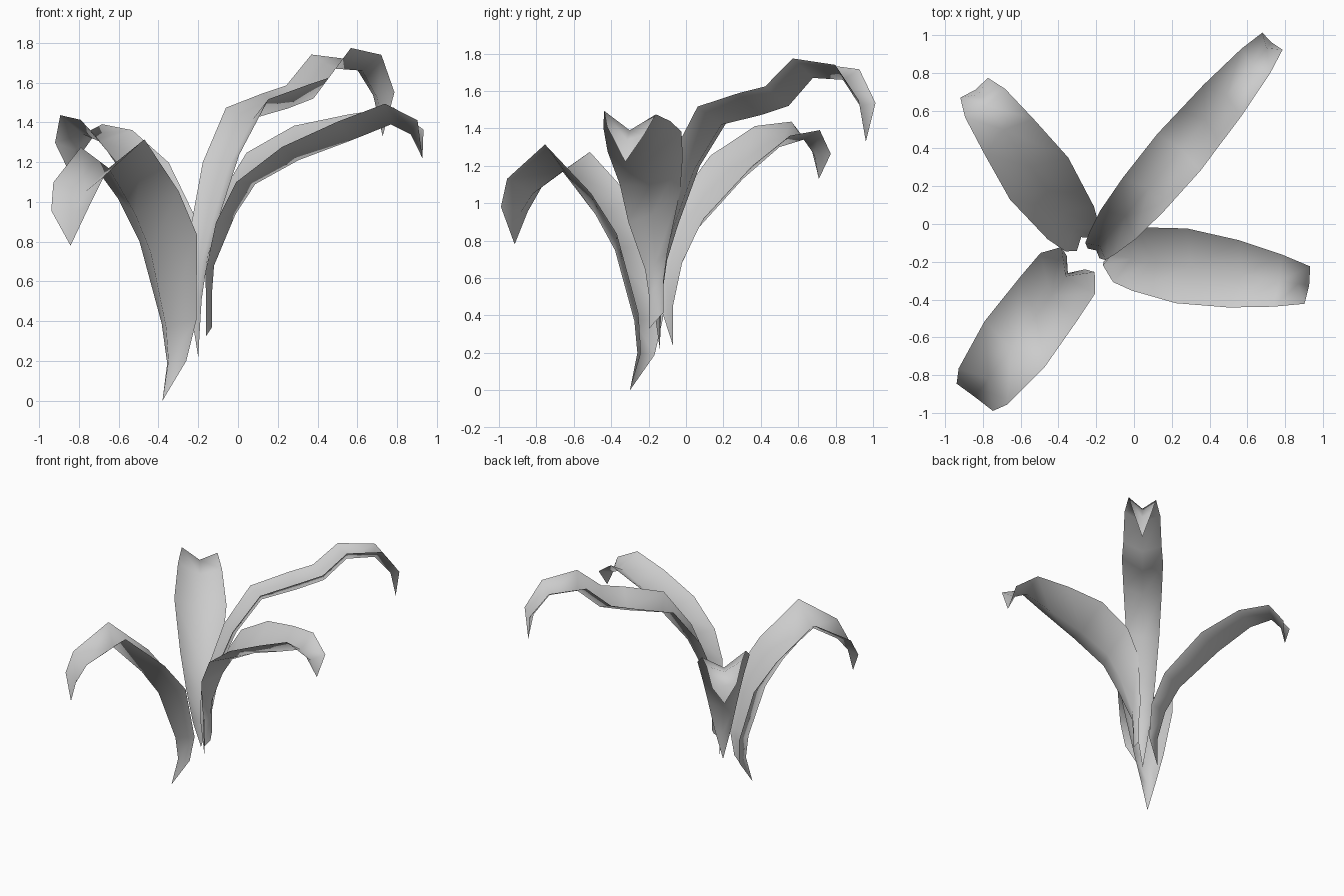
import bpy
import bmesh
from mathutils import Vector

cube = bpy.data.objects.get("Cube")
if cube:
    bpy.data.objects.remove(cube, do_unlink=True)

# Single pale grey material
grey = bpy.data.materials.new("leaf_grey")
grey.use_nodes = True
colour = (0.6, 0.6, 0.6, 1.0)
grey.diffuse_color = colour
grey.node_tree.nodes["Principled BSDF"].inputs["Base Color"].default_value = colour


def blend(ends, t):
    """Value between the base and the tip of a leaf."""
    return ends[0] + (ends[1] - ends[0]) * t


def make_leaf(name, root, heading, roll, fold, stations):
    """Folded leaf blade along stations of (reach, height, half width).
    Roll is the sideways slope and fold the crease depth per half width,
    each given at the base and at the tip."""
    along = Vector((heading[0], heading[1], 0)).normalized()
    side = Vector((-along.y, along.x, 0))
    up = Vector((0, 0, 1))
    origin = Vector((root[0], root[1], 0))
    spine = [origin + along * reach + up * height for reach, height, width in stations]
    last = len(stations) - 1

    bm = bmesh.new()
    rows = []
    for i, centre in enumerate(spine):
        width = stations[i][2]
        tangent = spine[min(i + 1, last)] - spine[max(i - 1, 0)]
        normal = tangent.cross(side).normalized()
        lift = normal * width * blend(fold, i / last)
        across = (side + up * blend(roll, i / last)) * width
        points = (centre - across + lift, centre, centre + across + lift)
        rows.append([bm.verts.new(point) for point in points])

    # Two strips of faces meeting at the midrib
    for lower, upper in zip(rows, rows[1:]):
        for j in range(2):
            bm.faces.new((lower[j], upper[j], upper[j + 1], lower[j + 1]))

    # Close the pointed ends into single vertices
    bmesh.ops.remove_doubles(bm, verts=bm.verts[:], dist=0.001)
    for face in bm.faces:
        face.smooth = True

    mesh = bpy.data.meshes.new(name)
    bm.to_mesh(mesh)
    bm.free()
    mesh.materials.append(grey)
    leaf = bpy.data.objects.new(name, mesh)
    bpy.context.collection.objects.link(leaf)


# Lowest leaf, arching to the front right
make_leaf("front_right_leaf", root=(-0.35, -0.26), heading=(-0.6, -0.8),
          roll=(0.1, 0.1), fold=(1.3, 0.25), stations=[
              (0.05, 0, 0), (0, 0.2, 0.06), (0.02, 0.37, 0.11),
              (0.15, 0.75, 0.18), (0.28, 0.94, 0.19), (0.5, 1.17, 0.2),
              (0.7, 1.05, 0.16), (0.78, 0.95, 0.12), (0.82, 0.78, 0)])

# Medium leaf to the back right
make_leaf("back_right_leaf", root=(-0.28, -0.07), heading=(-0.58, 0.81),
          roll=(0.1, 0.2), fold=(0.8, 0.5), stations=[
              (0, 0.24, 0), (0, 0.45, 0.06), (0.06, 0.68, 0.11),
              (0.17, 0.87, 0.15), (0.46, 1.13, 0.19), (0.7, 1.3, 0.16),
              (0.86, 1.34, 0.13), (0.93, 1.26, 0.09), (0.96, 1.13, 0)])

# Tallest leaf to the back left
make_leaf("back_left_leaf", root=(-0.2, -0.14), heading=(0.64, 0.76),
          roll=(-0.2, -0.1), fold=(0.5, 0.8), stations=[
              (0, 0.22, 0), (0, 0.5, 0.04), (0.03, 0.7, 0.07),
              (0.1, 0.88, 0.09), (0.24, 1.18, 0.12), (0.43, 1.42, 0.14),
              (0.7, 1.47, 0.15), (0.9, 1.52, 0.14), (1.07, 1.67, 0.13),
              (1.28, 1.66, 0.1), (1.4, 1.52, 0.07), (1.44, 1.33, 0)])

# Broad leaf reaching to the left, with a blunt base
make_leaf("left_leaf", root=(-0.15, -0.16), heading=(0.98, -0.15),
          roll=(1.1, -0.4), fold=(0.6, 0.7), stations=[
              (0.02, 0.37, 0.04), (0.02, 0.55, 0.04), (0.03, 0.68, 0.06),
              (0.14, 0.94, 0.14), (0.24, 1.09, 0.17), (0.46, 1.21, 0.2),
              (0.73, 1.31, 0.18), (0.93, 1.39, 0.14), (1.03, 1.34, 0.1),
              (1.09, 1.22, 0)])
